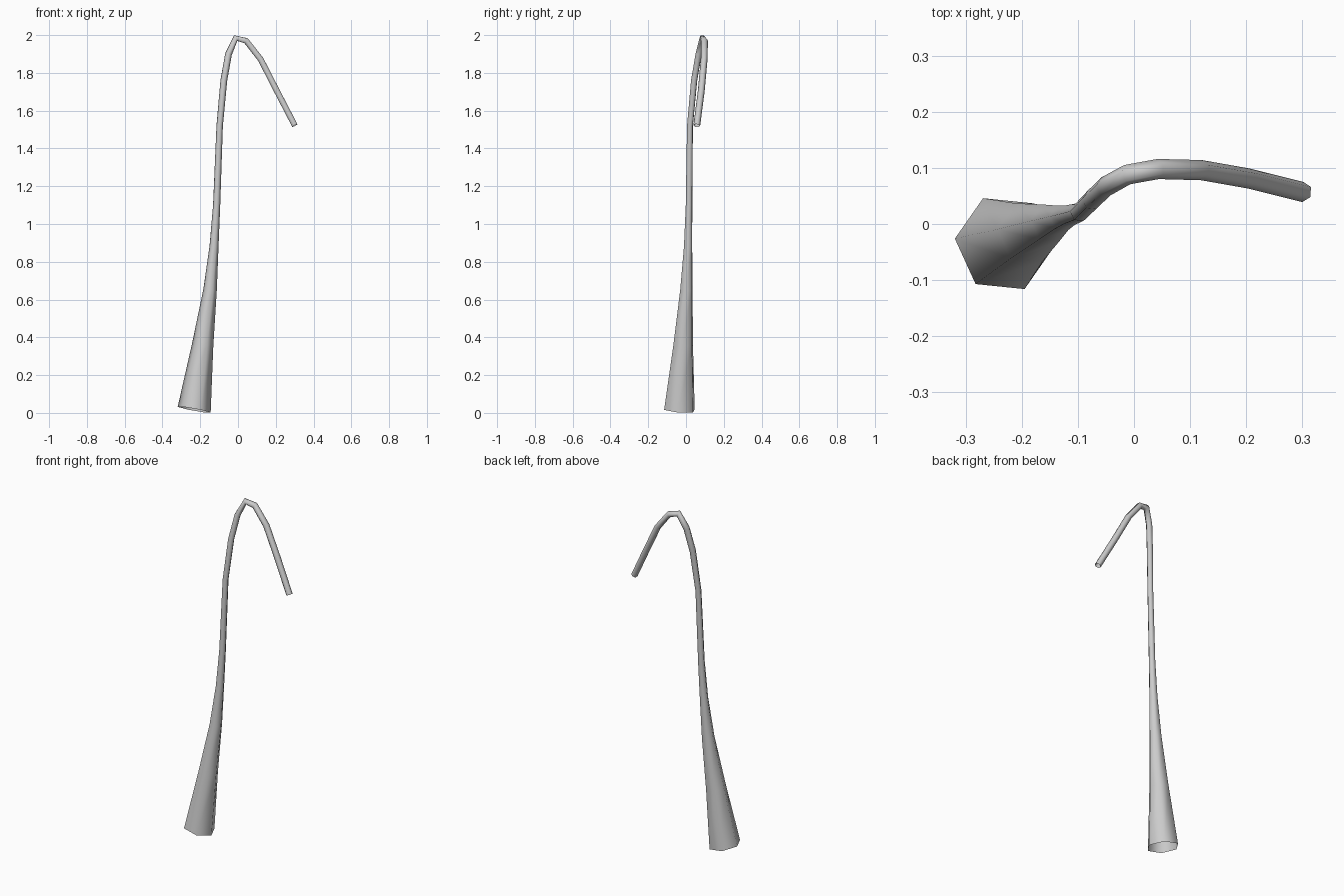
import bpy, bmesh, math
from mathutils import Vector

if "Cube" in bpy.data.objects:
    bpy.data.objects.remove(bpy.data.objects["Cube"])

SIDES = 6
# Stem path: x, y, z, radius
PATH = [
    (-0.232, -0.035, 0.017, 0.089),
    (-0.187, -0.015, 0.36, 0.057),
    (-0.148, 0.002, 0.65, 0.036),
    (-0.127, 0.011, 0.88, 0.024),
    (-0.113, 0.016, 1.10, 0.019),
    (-0.097, 0.021, 1.52, 0.017),
    (-0.075, 0.043, 1.76, 0.018),
    (-0.050, 0.067, 1.90, 0.018),
    (-0.012, 0.088, 1.984, 0.018),
    (0.043, 0.098, 1.970, 0.018),
    (0.120, 0.096, 1.872, 0.018),
    (0.205, 0.081, 1.706, 0.018),
    (0.301, 0.057, 1.521, 0.018),
]
pts = [Vector(p[:3]) for p in PATH]


def tangent(i):
    if i == 0:
        return Vector((0.18, 0.07, 1)).normalized()
    if i == len(pts) - 1:
        return (pts[i] - pts[i - 1]).normalized()
    return ((pts[i] - pts[i - 1]).normalized() + (pts[i + 1] - pts[i]).normalized()).normalized()


# Drooping tapered stem: hexagonal rings swept with minimum twist, open ends
bm = bmesh.new()
rings = []
t_prev = tangent(0)
a0 = math.radians(-5)
u = Vector((math.cos(a0), math.sin(a0), 0))
u = (u - t_prev * u.dot(t_prev)).normalized()
for i, p in enumerate(pts):
    t = tangent(i)
    u = t_prev.rotation_difference(t) @ u
    v = t.cross(u)
    t_prev = t
    r = PATH[i][3]
    rings.append([bm.verts.new(p + r * (u * math.cos(k * math.tau / SIDES) + v * math.sin(k * math.tau / SIDES)))
                  for k in range(SIDES)])
for a, b in zip(rings, rings[1:]):
    for k in range(SIDES):
        n = (k + 1) % SIDES
        f = bm.faces.new((a[k], a[n], b[n], b[k]))
        f.smooth = True

mesh = bpy.data.meshes.new("drooping_stem")
bm.to_mesh(mesh)
bm.free()
stem = bpy.data.objects.new("drooping_stem", mesh)
bpy.context.collection.objects.link(stem)
